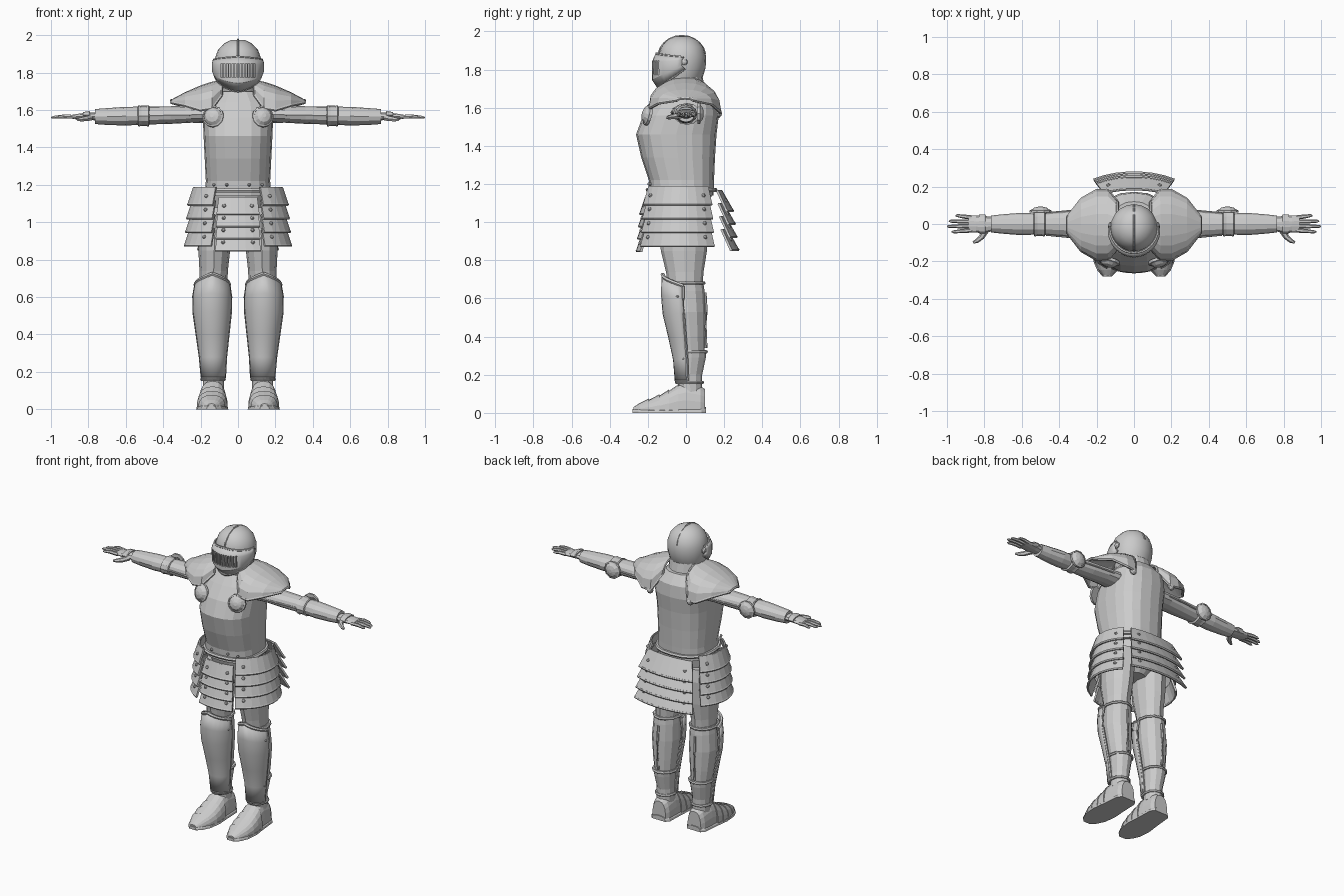
import bpy, bmesh
from math import sin, cos, radians, pi, copysign
from mathutils import Vector as V

if "Cube" in bpy.data.objects:
    bpy.data.objects.remove(bpy.data.objects["Cube"])


def loft(name, rings, closed=True, cap=True, mirror=False, thick=0.0, smooth=None):
    """Skin a list of equal-length point rings into one object."""
    bm = bmesh.new()
    rows = [[bm.verts.new(p) for p in r] for r in rings]
    n = len(rows[0])
    for a, b in zip(rows, rows[1:]):
        for i in range(n if closed else n - 1):
            j = (i + 1) % n
            bm.faces.new((a[i], a[j], b[j], b[i]))
    if closed and cap:
        bm.faces.new(rows[0])
        bm.faces.new(rows[-1])
    bmesh.ops.recalc_face_normals(bm, faces=bm.faces)
    me = bpy.data.meshes.new(name)
    bm.to_mesh(me)
    bm.free()
    ob = bpy.data.objects.new(name, me)
    bpy.context.collection.objects.link(ob)
    if smooth:
        me.polygons.foreach_set("use_smooth", [True] * len(me.polygons))
        me.set_sharp_from_angle(angle=radians(smooth))
    if thick:
        s = ob.modifiers.new("thick", 'SOLIDIFY')
        s.thickness, s.offset = thick, 0
    if mirror:
        ob.modifiers.new("mirror", 'MIRROR').use_mirror_merge = False
    return ob


def arc(z, cx, rx, y0, y1, n=16, a0=0, a1=360, p=2.0):
    """Horizontal (super)ellipse ring or arc spanning y0..y1."""
    full = a1 - a0 == 360
    out = []
    for i in range(n):
        a = radians(a0 + (a1 - a0) * i / (n if full else n - 1))
        c, s = [copysign(abs(f) ** (2 / p), f) for f in (cos(a), sin(a))]
        out.append(V((cx + rx * c, (y0 + y1) / 2 + (y1 - y0) / 2 * s, z)))
    return out


def tube(name, pts, r, n=6, closed=False, mirror=False):
    """Round bar along points; r may be a list for a taper."""
    pts = [V(p) for p in pts]
    k = len(pts)
    rings = []
    for i, p in enumerate(pts):
        a = pts[(i - 1) % k] if closed or i else p
        b = pts[(i + 1) % k] if closed or i < k - 1 else p
        q = (b - a).to_track_quat('Z', 'Y')
        ri = r[i] if isinstance(r, (list, tuple)) else r
        rings.append([p + q @ V((ri * cos(2 * pi * j / n), ri * sin(2 * pi * j / n), 0)) for j in range(n)])
    if closed:
        rings.append([v.copy() for v in rings[0]])
    return loft(name, rings, cap=not closed, mirror=mirror)


def dome(name, loc, normal, r, h, n=12, mirror=True):
    q = V(normal).to_track_quat('Z', 'Y')
    prof = [(1, -.3), (1, .2), (.86, .35), (.84, .25), (.6, .75), (.2, 1)]
    return loft(name, [[V(loc) + q @ V((r * f * cos(2 * pi * i / n), r * f * sin(2 * pi * i / n), h * g))
                        for i in range(n)] for f, g in prof], mirror=mirror)


def rivet(loc, r=.009):
    dome("rivet", loc, V((loc[0], loc[1], 0)), r, r, 6)


# Cuirass, waist belt, hips and neck guard
loft("cuirass", [arc(z, 0, rx, a, b, 20, p=2.5) for z, rx, a, b in [
    (1.14, .178, -.19, .145), (1.22, .172, -.195, .147), (1.34, .178, -.235, .152), (1.46, .184, -.262, .16),
    (1.56, .188, -.225, .172), (1.64, .17, -.17, .165), (1.70, .11, -.125, .12)]])
tube("waist_belt", arc(1.17, 0, .182, -.2, .153, 20, p=2.5), .012, closed=True)
loft("hips", [arc(z, 0, rx, a, b, 14) for z, rx, a, b in [
    (.95, .07, -.08, .07), (1.0, .15, -.13, .11), (1.15, .17, -.18, .14)]])
loft("neck_guard", [arc(z, 0, rx, a, b, 16) for z, rx, a, b in [
    (1.64, .125, -.13, .13), (1.70, .112, -.115, .1), (1.77, .11, -.11, .085)]])
for x in (.06, .13):
    rivet((x, -.20 + x * .1, 1.20))

# Helmet skull with comb
loft("helmet_skull", [arc(z, 0, rx, a, b, 20) for z, rx, a, b in [
    (1.70, .095, -.12, .05), (1.75, .112, -.13, .085), (1.81, .124, -.14, .103), (1.87, .125, -.146, .106),
    (1.92, .108, -.13, .09), (1.955, .075, -.1, .06), (1.975, .035, -.055, .015)]], smooth=30)
tube("helmet_comb", [(0, -.022 + .125 * cos(radians(a)), 1.862 + .115 * sin(radians(a)))
                     for a in range(10, 171, 16)], .006)

# Visor: curved shell narrowing to the hinges, with breathing slits
def visor_row(t, grow):
    row = arc(0, 0, .131 + grow * .3, -.162 - grow, .112, 19, 176, 364)
    for i, p in enumerate(row):
        e = min(1, abs(i - 9) / 9)
        lo, hi = 1.70 + .105 * e ** 1.5, 1.885 - .02 * e
        p.z = lo + (hi - lo) * t
    return row
visor = loft("visor", [visor_row(t, g) for t, g in [(0, -.022), (.25, .01), (.75, .012), (1, -.01)]],
             closed=False, thick=.012, smooth=30)
for nm, t, g in [("visor_brow_rim", 1, -.008), ("visor_lower_rim", 0, -.02)]:
    tube(nm, visor_row(t, g), .007)
cut = bmesh.new()
for i in range(-6, 7):
    for v in bmesh.ops.create_cube(cut, size=1)["verts"]:
        v.co = (v.co.x * .008 + i * .0145, v.co.y * .14 - .16, v.co.z * .075 + 1.81)
cm = bpy.data.meshes.new("slit_cutter")
cut.to_mesh(cm)
cutter = bpy.data.objects.new("slit_cutter", cm)
bpy.context.collection.objects.link(cutter)
cutter.hide_render = True
cutter.hide_viewport = True
bo = visor.modifiers.new("slits", 'BOOLEAN')
bo.operation, bo.object, bo.solver = 'DIFFERENCE', cutter, 'EXACT'
dome("visor_hinge", (.127, -.01, 1.84), (1, 0, 0), .02, .012, 10)

# Pauldrons: arched shoulder sheets with rolled rims
shoulder = []
for x, ry, top, front, back in [(.09, .12, 1.755, 1.68, 1.67), (.14, .18, 1.745, 1.61, 1.57),
                                (.20, .18, 1.725, 1.60, 1.58), (.28, .135, 1.69, 1.625, 1.62),
                                (.355, .04, 1.65, 1.64, 1.64)]:
    row = []
    for i in range(11):
        a = radians(-90 + 18 * i)
        bot = front if i < 5 else back
        row.append(V((x, -.005 + ry * sin(a) * 1.02, bot + (top - bot) * max(0, cos(a)) ** .8)))
    shoulder.append(row)
loft("pauldron", shoulder, closed=False, thick=.012, mirror=True)
edge = [r[0] for r in shoulder] + shoulder[-1][1:-1] + [r[-1] for r in reversed(shoulder)]
tube("pauldron_rim", edge, .009, mirror=True)
tube("pauldron_collar_rim", shoulder[0], .009, mirror=True)
dome("chest_roundel", (.133, -.2, 1.565), (.25, -1, .25), .058, .03)
dome("back_roundel", (.15, .17, 1.57), (.1, 1, .1), .024, .018, 10)

# Arms
def limb_x(name, rows, n=12):
    loft(name, [[V((x, cy + ry * cos(2 * pi * i / n), cz + rz * sin(2 * pi * i / n))) for i in range(n)]
                for x, cy, ry, cz, rz in rows], mirror=True)
limb_x("upper_arm", [(.15, 0, .08, 1.575, .045), (.25, 0, .075, 1.577, .045), (.36, 0, .068, 1.573, .047),
                     (.5, 0, .056, 1.57, .048)])
limb_x("forearm", [(.5, 0, .055, 1.57, .048), (.6, 0, .06, 1.567, .05), (.70, 0, .052, 1.565, .045),
                   (.765, 0, .045, 1.565, .04)])
limb_x("elbow_band", [(.474, .005, .062, 1.57, .05), (.478, .005, .072, 1.568, .057), (.495, .005, .069, 1.568, .052),
                      (.515, .005, .069, 1.568, .052), (.532, .005, .072, 1.568, .057), (.536, .005, .062, 1.57, .05)])
dome("elbow_cop", (.5, .068, 1.57), (0, 1, 0), .058, .025, 10)
for y, d in [(-.075, -.02), (.075, .02)]:
    tube("arm_seam", [(.22, y, 1.575), (.36, y * .9, 1.573), (.47, y * .76, 1.57)], .006, mirror=True)

# Gauntlets
limb_x("palm", [(.755, 0, .038, 1.565, .022), (.80, -.003, .046, 1.567, .021), (.845, 0, .046, 1.565, .017),
                (.885, .002, .045, 1.563, .012)], 10)
limb_x("gauntlet_plate", [(.79, 0, .042, 1.573, .02), (.795, 0, .05, 1.573, .022), (.83, 0, .05, 1.572, .018)], 10)
for y0, y1, x1 in [(-.034, -.042, .975), (-.011, -.013, 1.0), (.013, .015, .99), (.035, .045, .955)]:
    m = (.87 + x1) / 2
    tube("finger", [(.87, y0, 1.563), (m, (y0 + y1) / 2, 1.566), (x1 - .01, y1, 1.561), (x1, y1, 1.559)],
         [.012, .011, .008, .003], mirror=True)
tube("thumb", [(.79, -.03, 1.56), (.815, -.07, 1.553), (.84, -.09, 1.55), (.86, -.1, 1.548)],
     [.018, .015, .012, .006], mirror=True)

# Tassets: stacked flaring lames with rolled lower edges
def tasset(name, a0, a1, rx, ry, cy, top, step, h, flare, inc, n, mirror=False):
    for k in range(4):
        rows = []
        for t in (0, .5, 1):
            f = inc * k + flare * t
            rows.append(arc(top - step * k - h * t, 0, rx + f, cy - ry - f, cy + ry + f, n, a0, a1))
        loft(name + "_lame", rows, closed=False, thick=.012, mirror=mirror)
        for r, row in ((.008, rows[2]), (.005, rows[0])):
            tube(name + "_edge", row, r, mirror=mirror)
        for p in ([rows[1][1], rows[1][-2]] if mirror else [max(rows[1][1:-1], key=lambda v: v.x)]):
            out = V((p.x, p.y, 0)).normalized() * .006
            rivet(p + out, .011)
tasset("front_tasset", 246, 294, .25, .21, 0, 1.13, .065, .085, .028, .006, 7)
tasset("side_tasset", -60, 42, .235, .2, -.02, 1.185, .073, .09, .03, .006, 10, True)
tasset("back_tasset", 53, 127, .27, .105, .08, 1.165, .068, .105, .06, .0095, 8)

# Legs: thigh, lower leg, calf plate
def leg(name, rows, **k):
    loft(name, [arc(z, cx, rx, a, b, 12) for z, cx, rx, a, b in rows], mirror=True, **k)
leg("thigh", [(1.08, .11, .08, -.13, .11), (1.0, .122, .092, -.14, .12), (.85, .127, .085, -.132, .11),
              (.74, .13, .076, -.105, .092), (.64, .132, .074, -.09, .085)])
leg("lower_leg", [(.69, .133, .078, -.09, .09), (.64, .135, .083, -.09, .097), (.53, .138, .088, -.08, .102),
                  (.4, .137, .075, -.055, .1), (.33, .135, .066, -.045, .098), (.33, .135, .071, -.045, .108),
                  (.29, .135, .067, -.045, .104), (.2, .132, .056, -.042, .085), (.11, .132, .056, -.04, .085)])
for nm, z, rx, a, b in [("knee_band", .68, .083, -.1, .094), ("calf_strap", .32, .072, -.05, .106),
                        ("ankle_band", .16, .06, -.05, .086)]:
    tube(nm, arc(z, .134, rx, a, b, 12), .009, closed=True, mirror=True)

# Greaves: front shell with pointed knee and rolled rims
shin = []
for z, cx, rx, front, peak in [(.665, .137, .09, -.122, .06), (.6, .138, .1, -.125, .02), (.52, .138, .098, -.117, 0),
                               (.4, .136, .083, -.088, 0), (.28, .134, .068, -.062, 0), (.17, .132, .06, -.053, 0)]:
    row = arc(z, cx, rx, front, .05 - front * .35, 13, 180, 360)
    for i, p in enumerate(row):
        p.z += peak * (1 - abs(i - 6) / 6)
    shin.append(row)
loft("greave", shin, closed=False, thick=.012, mirror=True, smooth=25)
tube("knee_rim", shin[0], .011, mirror=True)
tube("greave_ankle_rim", shin[-1], .008, mirror=True)
for i in (0, -1):
    tube("greave_side_rim", [r[i] for r in shin], .008, mirror=True)
    for k in (1, 4):
        rivet(shin[k][1 if i == 0 else -2] * 1.01, .008)
tube("calf_ridge", [(.136, .1, .63), (.138, .106, .53), (.137, .104, .4), (.135, .104, .34)], .008, mirror=True)

# Armoured shoes: overlapping foot lames on a flat sole
def shoe(name, rows):
    loft(name, [[V((.134 - y * .03 + w * copysign(abs(cos(a)) ** .75, cos(a)), y, h * sin(a) ** .75 if k else 0))
                 for k, a in [(k % 10, pi * k / 10) for k in range(11)]] for y, w, h in rows], mirror=True)
shoe("shoe", [(.1, .05, .125), (.075, .064, .14), (0, .068, .16), (-.04, .07, .145), (-.04, .076, .15),
              (-.09, .078, .115), (-.09, .082, .122), (-.14, .08, .09), (-.14, .083, .097), (-.195, .07, .068),
              (-.195, .073, .075), (-.245, .05, .05), (-.275, .025, .03)])
shoe("sole", [(.105, .05, .03), (.08, .07, .032), (-.04, .078, .03), (-.12, .086, .03), (-.2, .077, .028),
              (-.25, .054, .025), (-.28, .025, .02)])
